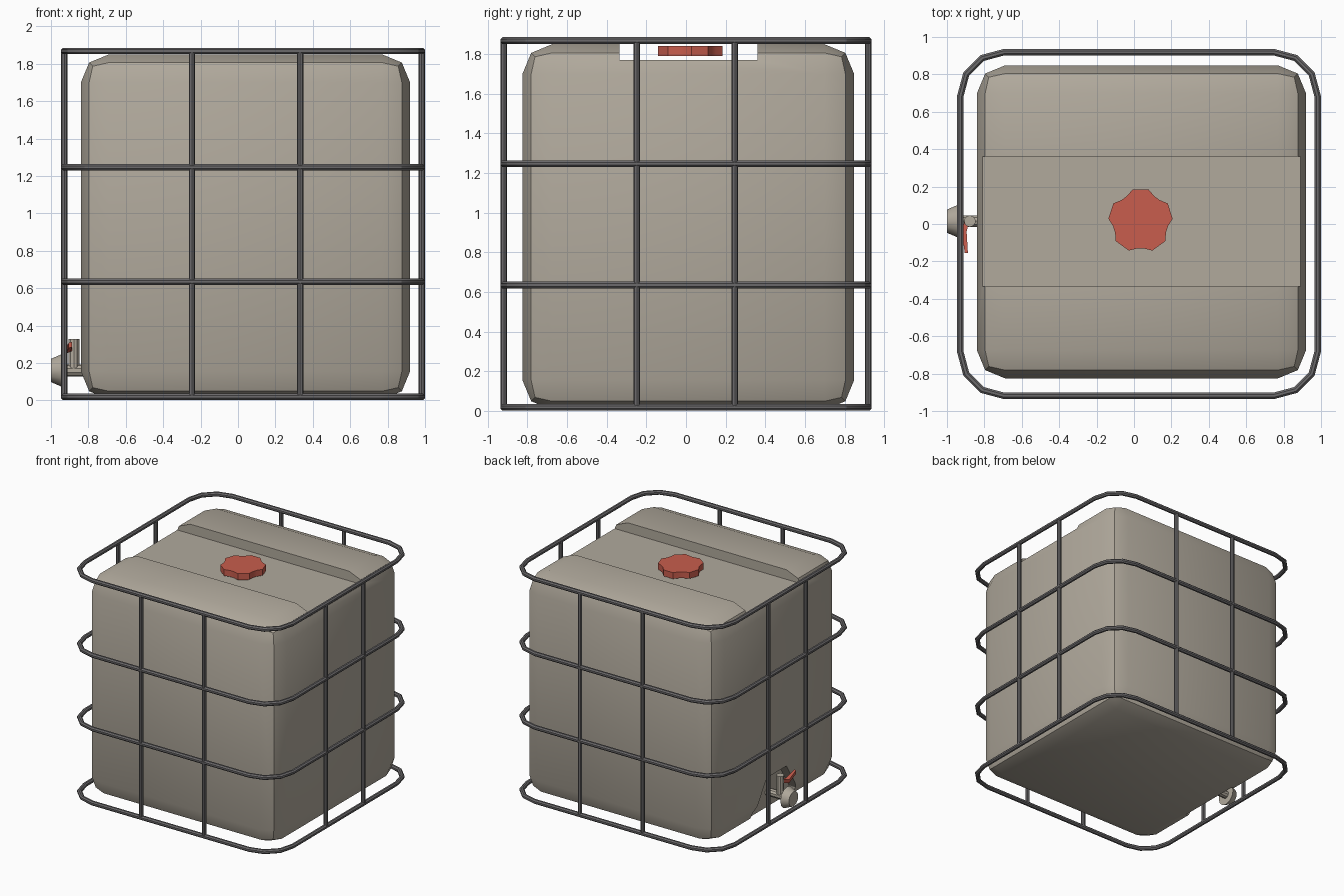
import bpy, bmesh, math
from mathutils import Vector, Matrix

if "Cube" in bpy.data.objects:
    bpy.data.objects.remove(bpy.data.objects["Cube"])


def material(name, rgb):
    m = bpy.data.materials.new(name)
    m.diffuse_color = (*rgb, 1)
    m.use_nodes = True
    m.node_tree.nodes["Principled BSDF"].inputs["Base Color"].default_value = m.diffuse_color
    return m


PLASTIC = material("beige plastic", (0.44, 0.40, 0.335))
STEEL = material("dark grey steel", (0.15, 0.145, 0.15))
RED = material("red plastic", (0.58, 0.11, 0.075))


def add_mesh(name, bm, mat, smooth=True):
    bmesh.ops.recalc_face_normals(bm, faces=bm.faces)
    me = bpy.data.meshes.new(name)
    bm.to_mesh(me)
    bm.free()
    me.materials.append(mat)
    ob = bpy.data.objects.new(name, me)
    bpy.context.collection.objects.link(ob)
    bpy.ops.object.select_all(action='DESELECT')
    ob.select_set(True)
    bpy.context.view_layer.objects.active = ob
    if smooth:
        bpy.ops.object.shade_smooth_by_angle(angle=math.radians(30))
    return ob


def box_bm(lo, hi):
    lo, hi = Vector(lo), Vector(hi)
    bm = bmesh.new()
    bmesh.ops.create_cube(bm, size=1, matrix=Matrix.Translation((lo + hi) / 2)
                          @ Matrix.Diagonal((*(hi - lo), 1)))
    return bm


def prism_bm(points, offset):
    """Extrude a closed 3D outline along an offset."""
    bm = bmesh.new()
    f = bm.faces.new([bm.verts.new(p) for p in points])
    ext = bmesh.ops.extrude_face_region(bm, geom=[f], use_keep_orig=True)
    bmesh.ops.translate(bm, vec=offset,
                        verts=[v for v in ext["geom"] if isinstance(v, bmesh.types.BMVert)])
    return bm


def rod(name, a, b, r1, r2, sides, mat):
    """Straight cylinder or cone from a to b."""
    a, b = Vector(a), Vector(b)
    d = b - a
    rot = d.to_track_quat('Z', 'Y').to_matrix().to_4x4()
    bm = bmesh.new()
    bmesh.ops.create_cone(bm, cap_ends=True, segments=sides, radius1=r1, radius2=r2,
                          depth=d.length, matrix=Matrix.Translation((a + b) / 2) @ rot)
    return add_mesh(name, bm, mat)


def tube_ring(name, path, r, sides, mat):
    """Closed mitred tube along a level path."""
    bm = bmesh.new()
    n = len(path)
    loops = []
    for i, p in enumerate(path):
        d1 = (p - path[i - 1]).normalized()
        d2 = (path[(i + 1) % n] - p).normalized()
        t = (d1 + d2).normalized()
        side = Vector((t.y, -t.x, 0)) / t.dot(d1)
        angles = [math.tau * (k + 0.5) / sides for k in range(sides)]
        loops.append([bm.verts.new(p + side * r * math.cos(a) + Vector((0, 0, r * math.sin(a))))
                      for a in angles])
    for i in range(n):
        A, B = loops[i], loops[(i + 1) % n]
        for k in range(sides):
            j = (k + 1) % sides
            bm.faces.new((A[k], A[j], B[j], B[k]))
    return add_mesh(name, bm, mat)


# Tank: rounded box with a channel across the top and a recess for the valve
bm = box_bm((-0.84, -0.825, 0.005), (0.92, 0.848, 1.85))
bmesh.ops.bevel(bm, geom=bm.edges[:], offset=0.15, segments=2, profile=0.5, affect='EDGES')
tank = add_mesh("tank", bm, PLASTIC, False)
channel = add_mesh("channel_cutter", box_bm((-1.2, -0.335, 1.77), (1.2, 0.36, 2.1)), PLASTIC, False)
outline = [(-0.27, -0.1), (-0.27, 0.1), (-0.12, 0.34), (0.14, 0.34), (0.29, 0.1), (0.29, -0.1)]
recess = add_mesh("recess_cutter",
                  prism_bm([(-1.0, y, z) for y, z in outline], (0.24, 0, 0)), PLASTIC, False)
bpy.ops.object.select_all(action='DESELECT')
bpy.context.view_layer.objects.active = tank
tank.select_set(True)
for cutter in (channel, recess):
    mod = tank.modifiers.new("cut", 'BOOLEAN')
    mod.operation = 'DIFFERENCE'
    mod.solver = 'EXACT'
    mod.object = cutter
    bpy.ops.object.modifier_apply(modifier=mod.name)
    bpy.data.objects.remove(cutter)
bpy.ops.object.shade_smooth_by_angle(angle=math.radians(30))

# Cage: four rounded hoops
R = 0.0185
CX, HX, HY, CORNER = 0.0265, 0.9735 - R, 0.9375 - R, 0.235
path = []
for q, (sx, sy) in enumerate(((1, 1), (-1, 1), (-1, -1), (1, -1))):
    for k in range(4):
        a = math.radians(90 * q + 30 * k)
        path.append(Vector((CX + sx * (HX - CORNER) + CORNER * math.cos(a),
                            sy * (HY - CORNER) + CORNER * math.sin(a), 0)))
for i, z in enumerate((R, 0.635, 1.247, 1.868)):
    tube_ring(f"cage_hoop_{i + 1}", [p + Vector((0, 0, z)) for p in path], R, 8, STEEL)

# Cage: two uprights on each side
for sign, label in ((-1, "front"), (1, "back")):
    for i, x in enumerate((-0.246, 0.332)):
        rod(f"cage_{label}_upright_{i + 1}", (x, sign * HY, R), (x, sign * HY, 1.868),
            0.017, 0.017, 8, STEEL)
for sign, label in ((-1, "left"), (1, "right")):
    for i, y in enumerate((-0.248, 0.246)):
        x = CX + sign * HX
        rod(f"cage_{label}_upright_{i + 1}", (x, y, R), (x, y, 1.868), 0.017, 0.017, 8, STEEL)

# Filler cap: five-lobed knob
cap = []
for k in range(5):
    mid = 90 + 72 * k
    for da, r in ((-14.5, 0.172), (14.5, 0.172), (29, 0.15), (43, 0.15)):
        a = math.radians(mid + da)
        cap.append((0.035 + r * math.cos(a), 0.018 + r * math.sin(a), 1.79))
add_mesh("filler_cap", prism_bm(cap, (0, 0, 0.052)), RED)

# Outlet valve on the left side
VY, VZ = 0.015, 0.16
rod("valve_pipe", (-0.95, VY, VZ), (-0.74, VY, VZ), 0.032, 0.032, 10, PLASTIC)
rod("valve_outlet", (-1.0, VY, VZ), (-0.94, VY, VZ), 0.062, 0.088, 12, PLASTIC)
rod("valve_stem", (-0.878, VY, VZ), (-0.878, VY, 0.328), 0.031, 0.031, 10, PLASTIC)
handle = [(-0.905, 0.02, 0.27), (-0.92, -0.04, 0.25), (-0.905, -0.155, 0.28),
          (-0.888, -0.155, 0.285), (-0.895, -0.04, 0.26), (-0.88, 0.02, 0.27)]
add_mesh("valve_handle", prism_bm(handle, (0, 0, 0.028)), RED)
